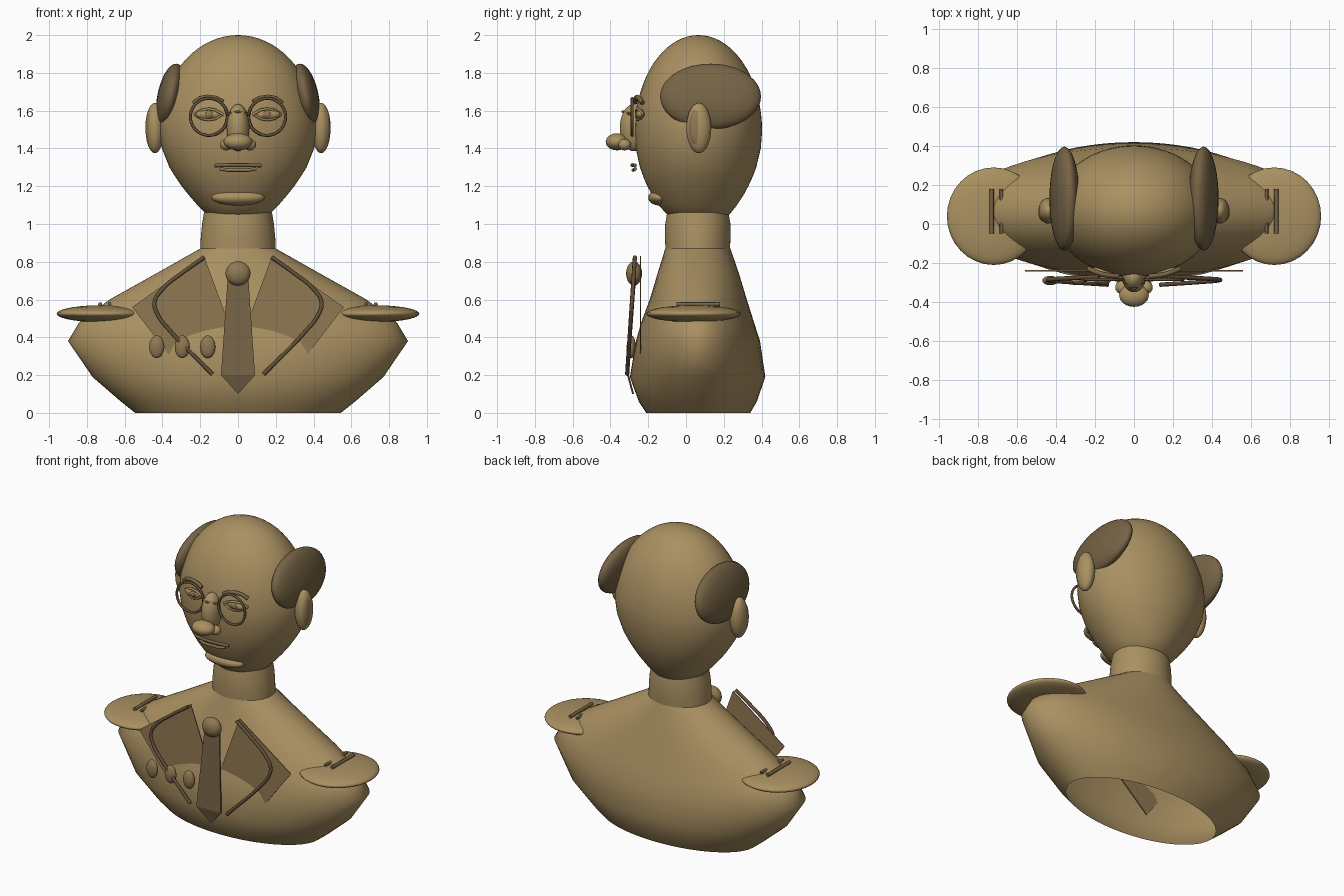
import bpy, bmesh, math
from mathutils import Vector

if "Cube" in bpy.data.objects:
    bpy.data.objects.remove(bpy.data.objects["Cube"])


def material(name, rgb):
    m = bpy.data.materials.new(name)
    m.diffuse_color = (*rgb, 1)
    m.use_nodes = True
    m.node_tree.nodes["Principled BSDF"].inputs["Base Color"].default_value = m.diffuse_color
    return m


BRONZE = material("bronze", (0.40, 0.28, 0.12))
MID = material("mid_bronze", (0.28, 0.19, 0.085))
DARK = material("dark_bronze", (0.18, 0.125, 0.06))
TRIM = material("trim_bronze", (0.12, 0.08, 0.04))


def finish(bm, name, mat, smooth=True, angle=180):
    bmesh.ops.recalc_face_normals(bm, faces=bm.faces[:])
    me = bpy.data.meshes.new(name)
    bm.to_mesh(me)
    bm.free()
    me.materials.append(mat)
    for p in me.polygons:
        p.use_smooth = smooth
    ob = bpy.data.objects.new(name, me)
    bpy.context.collection.objects.link(ob)
    return ob


def loft(name, rings, mat, n=64, top=False, bottom=False):
    """Stack of ellipses (z, half width, front y, back y)."""
    bm = bmesh.new()
    loops = []
    for z, rx, y0, y1 in rings:
        c, ry = (y0 + y1) / 2, (y1 - y0) / 2
        loops.append([bm.verts.new((rx * math.cos(2 * math.pi * i / n),
                                    c + ry * math.sin(2 * math.pi * i / n), z))
                      for i in range(n)])
    for a, b in zip(loops, loops[1:]):
        for i in range(n):
            j = (i + 1) % n
            bm.faces.new((a[i], a[j], b[j], b[i]))
    if bottom:
        bm.faces.new(loops[0][::-1])
    if top:
        bm.faces.new(loops[-1])
    return finish(bm, name, mat)


def ellipsoid(name, loc, radii, mat, rot=(0, 0, 0)):
    bm = bmesh.new()
    bmesh.ops.create_uvsphere(bm, u_segments=32, v_segments=18, radius=1)
    bmesh.ops.scale(bm, vec=radii, verts=bm.verts[:])
    ob = finish(bm, name, mat)
    ob.location, ob.rotation_euler = loc, rot
    return ob


def tube(name, pts, r, mat, cyclic=False, smooth=False):
    cu = bpy.data.curves.new(name, 'CURVE')
    cu.dimensions = '3D'
    cu.bevel_depth, cu.bevel_resolution = r, 2
    cu.use_fill_caps = True
    sp = cu.splines.new('BEZIER' if smooth else 'POLY')
    if smooth:
        sp.bezier_points.add(len(pts) - 1)
        for bp, p in zip(sp.bezier_points, pts):
            bp.co = p
            bp.handle_left_type = bp.handle_right_type = 'AUTO'
    else:
        sp.points.add(len(pts) - 1)
        for q, p in zip(sp.points, pts):
            q.co = (*p, 1)
    sp.use_cyclic_u = cyclic
    cu.materials.append(mat)
    ob = bpy.data.objects.new(name, cu)
    bpy.context.collection.objects.link(ob)
    return ob


def plate(name, rows, mat, t=0.006):
    """Thin plate made of polygons, thickened along y."""
    bm = bmesh.new()
    for poly in rows:
        bm.faces.new([bm.verts.new(p) for p in poly])
    bmesh.ops.remove_doubles(bm, verts=bm.verts[:], dist=1e-5)
    geo = bmesh.ops.extrude_face_region(bm, geom=bm.faces[:], use_keep_orig=True)
    moved = [g for g in geo['geom'] if isinstance(g, bmesh.types.BMVert)]
    bmesh.ops.translate(bm, verts=moved, vec=(0, t, 0))
    return finish(bm, name, mat, smooth=False)


def oval(x, y, z, rx, rz, n=32):
    return [(x + rx * math.cos(2 * math.pi * i / n), y,
             z + rz * math.sin(2 * math.pi * i / n)) for i in range(n)]


# torso with open bottom, and neck
loft("torso", [(0, .545, -.21, .34), (.06, .62, -.25, .375), (.19, .77, -.297, .42),
               (.38, .90, -.265, .392), (.48, .84, -.237, .36), (.60, .68, -.192, .322),
               (.74, .43, -.15, .28), (.87, .20, -.11, .235)], BRONZE)
loft("neck", [(.86, .20, -.108, .232), (.93, .197, -.112, .236),
              (1.0, .19, -.11, .235), (1.06, .18, -.10, .225)], BRONZE)

# egg-shaped head: tapered jaw below, half ellipsoid above
rings = [(1.03, .13, -.06, .19), (1.05, .165, -.10, .23), (1.1, .215, -.145, .27),
         (1.15, .258, -.177, .303), (1.2, .298, -.205, .33), (1.25, .332, -.226, .353),
         (1.3, .363, -.244, .372), (1.4, .403, -.266, .396)]
for i in range(19):
    a = math.radians(90 * i / 18)
    c = max(math.cos(a), .004)
    rings.append((1.49 + .51 * math.sin(a), .417 * c, .066 - .337 * c, .066 + .337 * c))
loft("head", rings, BRONZE, top=True, bottom=True)

# nose and chin
ellipsoid("nose_bridge", (0, -.275, 1.51), (.06, .075, .125), BRONZE)
ellipsoid("nose_tip", (0, -.365, 1.435), (.076, .06, .045), BRONZE)
ellipsoid("chin", (0, -.14, 1.14), (.14, .06, .042), BRONZE)

# lips
tube("upper_lip", [(-.122, -.27, 1.31), (-.04, -.285, 1.312),
                   (.04, -.285, 1.312), (.122, -.27, 1.31)], .01, DARK)
tube("lower_lip", [(-.095, -.268, 1.292), (-.05, -.28, 1.285),
                   (.05, -.28, 1.285), (.095, -.268, 1.292)], .009, MID)

for s, side in ((-1, "left"), (1, "right")):
    ellipsoid("nostril_" + side, (s * .062, -.325, 1.42), (.034, .034, .03), BRONZE)
    # eyes, lids, brows and round glasses
    ellipsoid("eye_" + side, (s * .153, -.24, 1.58), (.07, .025, .028), BRONZE)
    ellipsoid("iris_" + side, (s * .153, -.262, 1.58), (.02, .008, .018), MID)
    tube("upper_lid_" + side, [(s * .08, -.262, 1.58), (s * .12, -.262, 1.604),
         (s * .155, -.258, 1.61), (s * .195, -.245, 1.602), (s * .23, -.225, 1.58)],
         .007, BRONZE)
    tube("lower_lid_" + side, [(s * .08, -.262, 1.58), (s * .12, -.26, 1.556),
         (s * .155, -.258, 1.55), (s * .195, -.245, 1.557), (s * .23, -.225, 1.58)],
         .006, BRONZE)
    tube("eyebrow_" + side, [(s * .08, -.268, 1.645), (s * .12, -.265, 1.666),
         (s * .16, -.258, 1.672), (s * .20, -.245, 1.665), (s * .235, -.23, 1.64)],
         .013, DARK)
    tube("glasses_rim_" + side, oval(s * .154, -.285, 1.567, .098, .098, 40), .008,
         TRIM, cyclic=True)
    # ears
    ellipsoid("ear_" + side, (s * .44, .068, 1.508), (.05, .066, .133), BRONZE)
    ellipsoid("ear_hollow_" + side, (s * .465, .055, 1.51), (.025, .04, .098), MID)
    # side hair, leaning in at the top
    ellipsoid("hair_" + side, (s * .357, .13, 1.675), (.07, .267, .177), DARK,
              (0, -s * .2, 0))
    # shoulder pads with bars
    ellipsoid("epaulette_" + side, (s * .72, .04, .525), (.24, .25, .045), BRONZE)
    tube("epaulette_bar_" + side, [(s * .73, -.05, .575), (s * .73, .18, .575)],
         .011, DARK)
    tube("epaulette_cord_" + side, [(s * .68, -.05, .578), (s * .68, .18, .578)],
         .009, DARK)
    # coat lapels and piping
    plate("lapel_" + side, [[(s * x, -.243, z) for x, z in
          ((.18, .83), (.56, .56), (.30, .22), (.04, .45))]], MID)
    tube("piping_" + side, [(s * x, -.325 + .066 * z, z) for x, z in
         ((.178, .825), (.29, .745), (.40, .655), (.442, .585), (.425, .52),
          (.36, .435), (.135, .205))], .011, TRIM, smooth=True)

# glasses bridge
tube("glasses_bridge", [(-.06, -.287, 1.58), (0, -.335, 1.595), (.06, -.287, 1.58)],
     .007, TRIM)

# necktie
ellipsoid("tie_knot", (0, -.275, .738), (.066, .042, .064), MID)
plate("tie", [[(-.055, -.275, .71), (.055, -.275, .71), (.09, -.312, .2), (-.09, -.312, .2)],
              [(-.09, -.312, .2), (.09, -.312, .2), (0, -.285, .1)]], DARK, .01)

# medals on one breast
for i in range(3):
    ellipsoid("medal_%d" % (i + 1), (-.43 + .135 * i, -.29, .35),
              (.04, .024, .06), MID)
